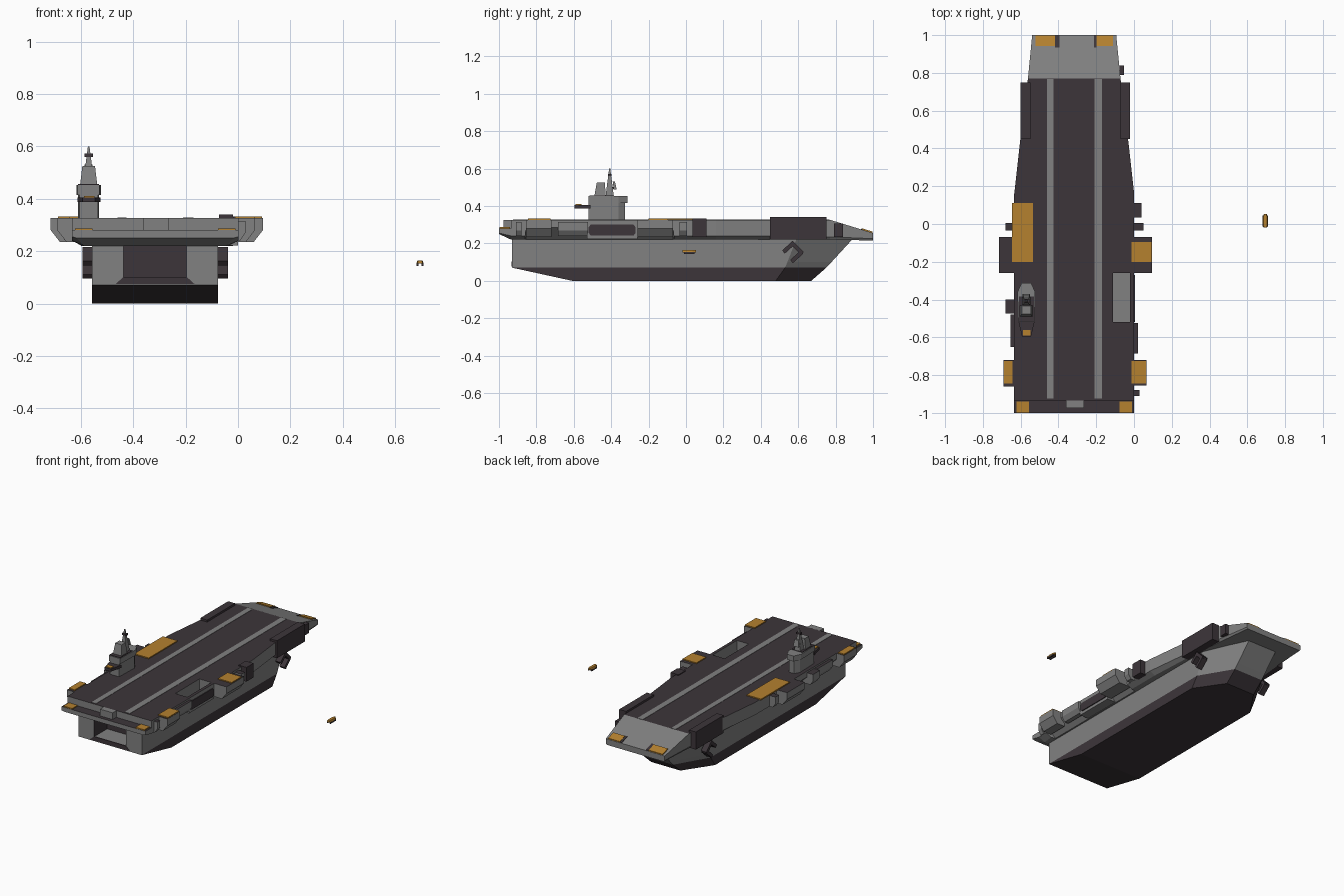
import bpy, bmesh, math
from mathutils import Matrix, Vector

if "Cube" in bpy.data.objects:
    bpy.data.objects.remove(bpy.data.objects["Cube"])


def material(name, rgb):
    m = bpy.data.materials.new(name)
    m.diffuse_color = (*rgb, 1)
    m.use_nodes = True
    m.node_tree.nodes["Principled BSDF"].inputs["Base Color"].default_value = m.diffuse_color
    return m


GREY = material("hull grey", (0.22, 0.22, 0.22))
DARK = material("dark plum deck", (0.046, 0.036, 0.042))
AMBER = material("amber pad", (0.46, 0.22, 0.028))
C = -0.3165    # ship centreline
TOP = 0.326    # flight deck height


def loft(name, rings, mats, rule=None):
    """Skin closed rings of equal length, cap the ends, colour faces by rule."""
    bm = bmesh.new()
    vs = [[bm.verts.new(p) for p in r] for r in rings]
    n = len(rings[0])
    for a, b in zip(vs, vs[1:]):
        for i in range(n):
            j = (i + 1) % n
            bm.faces.new((a[i], a[j], b[j], b[i]))
    bm.faces.new(vs[0])
    bm.faces.new(vs[-1])
    bmesh.ops.remove_doubles(bm, verts=bm.verts, dist=1e-5)
    bmesh.ops.recalc_face_normals(bm, faces=bm.faces)
    bm.normal_update()
    if rule:
        for f in bm.faces:
            f.material_index = rule(f.normal, f.calc_center_median())
    me = bpy.data.meshes.new(name)
    bm.to_mesh(me)
    bm.free()
    for m in mats:
        me.materials.append(m)
    ob = bpy.data.objects.new(name, me)
    bpy.context.collection.objects.link(ob)
    return ob


def prism(name, pts, z0, z1, mat):
    return loft(name, [[(x, y, z) for x, y in pts] for z in (z0, z1)], [mat])


def box(name, x0, x1, y0, y1, z0, z1, mat):
    return prism(name, [(x0, y0), (x1, y0), (x1, y1), (x0, y1)], z0, z1, mat)


def taper(name, cx, cy, hx, hy, tx, ty, z0, z1, mat, shift=0):
    def ring(a, b, z, s):
        return [(cx - a, cy - b + s, z), (cx + a, cy - b + s, z),
                (cx + a, cy + b + s, z), (cx - a, cy + b + s, z)]
    return loft(name, [ring(hx, hy, z0, 0), ring(tx, ty, z1, shift)], [mat])


def upward(n, c):
    return 1 if n.z > 0.9 else 0


def sponson(name, x_in, x_out, y0, y1, z1=TOP, zm=0.28, zb=0.235, cut=0.035, mats=(GREY, DARK)):
    """Side gallery: box with its lower outer edge cut back."""
    s = cut if x_out > x_in else -cut
    prof = [(x_in, z1), (x_out, z1), (x_out, zm), (x_out - s, zb), (x_in, zb)]
    return loft(name, [[(x, y, z) for x, z in prof] for y in (y0, y1)], mats, upward)


# Hull: dark bottom, grey sides, stern bay notched into the upper part
def hull_ring(z, stern, shoulder, bow, bay=0.0):
    w, b, q = 0.24, 0.11, 0.12
    return [(C + x, y, z) for x, y in (
        (-w, stern), (-q, stern), (-q, stern + bay), (q, stern + bay), (q, stern),
        (w, stern), (w, shoulder), (b, bow), (-b, bow), (-w, shoulder))]


def flat_ring(z, stern, shoulder, bow):
    r = hull_ring(z, stern, shoulder, bow)
    return [r[0]] + r[5:]


loft("hull_bottom", [flat_ring(0, -0.61, 0.48, 0.67), flat_ring(0.07, -0.93, 0.53, 0.75)], [DARK])
loft("hull_lower_side", [flat_ring(0.07, -0.93, 0.53, 0.75), flat_ring(0.10, -0.93, 0.542, 0.778)], [GREY])
loft("hull_upper_side", [hull_ring(0.10, -0.93, 0.542, 0.778, 0.14), hull_ring(0.222, -0.93, 0.59, 0.89, 0.14)],
     [GREY, DARK], lambda n, c: 1 if abs(c.x - C) < 0.125 and -0.925 < c.y < -0.7 and abs(n.z) < 0.5 else 0)
loft("stern_ramp", [[(C + s * h, y, z) for s, h, y, z in
                     ((-1, .12, -.932, .102), (1, .12, -.932, .102), (1, .15, -.932, .075), (-1, .15, -.932, .075))],
                    [(C + s * h, -.925, z) for s, h, z in
                     ((-1, .12, .102), (1, .12, .102), (1, .15, .075), (-1, .15, .075))]], [DARK])

# Flight deck: sections along y as (y, half width, top, edge bottom, base half width, base z)
sections = [
    (-1.0, .3175, .28, .255, .30, .25), (-.935, .3175, .28, .24, .27, .22),
    (-.935, .3175, TOP, .24, .27, .22), (-.86, .3175, TOP, .24, .28, .22),
    (-.855, .3175, TOP, .285, .25, .22), (-.07, .3175, TOP, .285, .25, .22),
    (-.065, .3175, TOP, .24, .28, .22), (.16, .3175, TOP, .24, .28, .22),
    (.45, .285, TOP, .24, .265, .22), (.77, .245, TOP, .235, .235, .22),
    (1.0, .2225, .255, .225, .215, .215)]
deck = loft("flight_deck", [[(C - w, y, t), (C + w, y, t), (C + w, y, e), (C + b, y, zb), (C - b, y, zb), (C - w, y, e)]
                            for y, w, t, e, b, zb in sections],
            [GREY, DARK], lambda n, c: 1 if n.z > 0.9 and c.y < 0.77 else 0)

# Lowered lift well, cut into the deck
cutter = box("lift_well_cutter", -0.11, -0.02, -0.52, -0.26, 0.25, 0.45, GREY)
cutter.hide_render = True
cutter.hide_viewport = True
cutter.display_type = 'WIRE'
mod = deck.modifiers.new("lift_well", 'BOOLEAN')
mod.object = cutter
mod.operation = 'DIFFERENCE'
mod.solver = 'EXACT'
box("lift_floor", -0.10, -0.0, -0.53, -0.26, 0.222, 0.251, GREY)
box("lift_outer_wall", -0.02, 0.0, -0.53, -0.26, 0.225, 0.31, GREY)
octo = [(-.52, .255), (-.51, .242), (-.28, .242), (-.27, .255), (-.27, .287), (-.28, .30), (-.51, .30), (-.52, .287)]
loft("lift_side_door", [[(x, y, z) for y, z in octo] for x in (-0.001, 0.006)], [DARK])

# Deck stripes
for n, x0, x1 in (("left", -.46, -.425), ("right", -.21, -.17)):
    box(n + "_deck_stripe", x0, x1, -0.925, 0.768, TOP - 0.002, TOP + 0.002, GREY)

# Side galleries, (name, inner x, outer x, y range)
for n, xi, xo, y0, y1 in (
        ("left_main_sponson", -.60, -.715, -.26, -.07), ("right_main_sponson", -.03, .095, -.26, -.07),
        ("left_aft_sponson", -.60, -.69, -.86, -.72), ("right_aft_sponson", -.03, .065, -.855, -.72)):
    sponson(n, xi, xo, y0, y1)
for n, xi, xo, y0, y1 in (
        ("left_post", -.60, -.68, -.035, .005), ("right_post", -.03, .05, -.035, .005),
        ("left_mid_gallery", -.60, -.68, -.475, -.40), ("left_rear_gallery", -.60, -.655, -.65, -.48),
        ("right_rear_gallery", -.03, .02, -.685, -.525), ("right_stern_post", -.03, .028, -.91, -.88)):
    sponson(n, xi, xo, y0, y1, 0.315, 0.27, 0.24, 0.02)
box("right_side_locker", -.02, .04, .035, .11, .235, .332, DARK)
box("bow_locker_right", -.09, -.052, .79, .84, .235, .305, DARK)
box("left_bow_blister", -.60, -.548, .45, .75, .22, .34, DARK)
box("right_bow_blister", -.072, -.02, .45, .75, .22, .34, DARK)

# Amber pads
for n, x0, x1, y0, y1, z in (
        ("left_lift_pad", -.645, -.535, -.20, .11, TOP), ("right_main_pad", -.012, .092, -.20, -.095, TOP),
        ("left_aft_pad", -.688, -.642, -.845, -.725, TOP), ("right_aft_pad", -.012, .063, -.845, -.725, TOP),
        ("left_stern_pad", -.622, -.555, -.998, -.94, .28), ("right_stern_pad", -.077, -.01, -.998, -.94, .28)):
    box(n, x0, x1, y0, y1, z - .002, z + .007, AMBER)


# Bow pads follow the sloping bow, each with a dark block beside it
def on_bow(name, x0, x1, y0, y1, h, mat):
    def z(y):
        return TOP - (y - .77) / .23 * (TOP - .255)
    loft(name, [[(x0, y, z(y) - .002), (x1, y, z(y) - .002), (x1, y, z(y) + h), (x0, y, z(y) + h)]
                for y in (y0, y1)], [mat])


on_bow("left_bow_pad", -.522, -.417, .942, .998, .007, AMBER)
on_bow("right_bow_pad", -.198, -.11, .942, .998, .007, AMBER)
on_bow("left_bow_trim", -.417, -.395, .935, .998, .004, DARK)
on_bow("right_bow_trim", -.212, -.198, .935, .998, .004, DARK)
box("stern_cabin", -.36, -.265, -.975, -.93, .275, TOP, GREY)

# Island tower
isl = [(-.605, -.52), (-.535, -.52), (-.53, -.36), (-.55, -.325), (-.59, -.325), (-.61, -.36)]
prism("island_base", isl, TOP - .005, .42, GREY)
bridge = [(-.612, -.52), (-.528, -.52), (-.523, -.36), (-.545, -.312), (-.595, -.312), (-.617, -.36)]
prism("island_bridge", bridge, .415, .452, GREY)
box("island_roof", -.61, -.53, -.515, -.385, .45, .456, DARK)
prism("island_rear_platform", [(-.613, -.51), (-.525, -.51), (-.545, -.595), (-.593, -.595)], .387, .405, DARK)
box("island_pad", -.588, -.548, -.59, -.56, .404, .411, AMBER)
taper("funnel", -.57, -.46, .033, .03, .024, .022, .452, .525, GREY, .005)
taper("mast", -.57, -.408, .022, .022, .003, .003, .452, .60, GREY)
box("mast_crossarm", -.586, -.554, -.418, -.398, .56, .572, DARK)
box("mast_radar_arm", -.576, -.564, -.41, -.378, .49, .50, DARK)
taper("radar_panel", -.57, -.378, .02, .008, .015, .006, .487, .53, GREY, -.008)


# Docking claws on both hull sides: a back bar and two arms, turned 45 degrees
def bar(name, x, y, z, length, angle):
    ob = box(name, -.02, .02, -length / 2, length / 2, -.011, .011, DARK)
    ob.data.transform(Matrix.Translation((x, y, z)) @ Matrix.Rotation(math.radians(angle), 4, 'X'))


for n, x in (("left", C - .258), ("right", C + .258)):
    bar(n + "_claw_back", x, .592, .177, .085, -45)
    bar(n + "_claw_upper_arm", x, .548, .178, .072, 42)
    bar(n + "_claw_lower_arm", x, .592, .128, .075, 42)

# Small escort craft
loft("escort_hull", [[(.695 + s * w, y, z) for s, z in ((-1, .152), (1, .152), (.7, .164), (-.7, .164))]
                     for y, w in ((-.018, .010), (.0, .014), (.035, .014), (.054, .007))], [AMBER])
for s in (-1, 1):
    box("escort_skid", .695 + s * .010 - .004, .695 + s * .010 + .004, -.012, .045, .143, .153, DARK)
